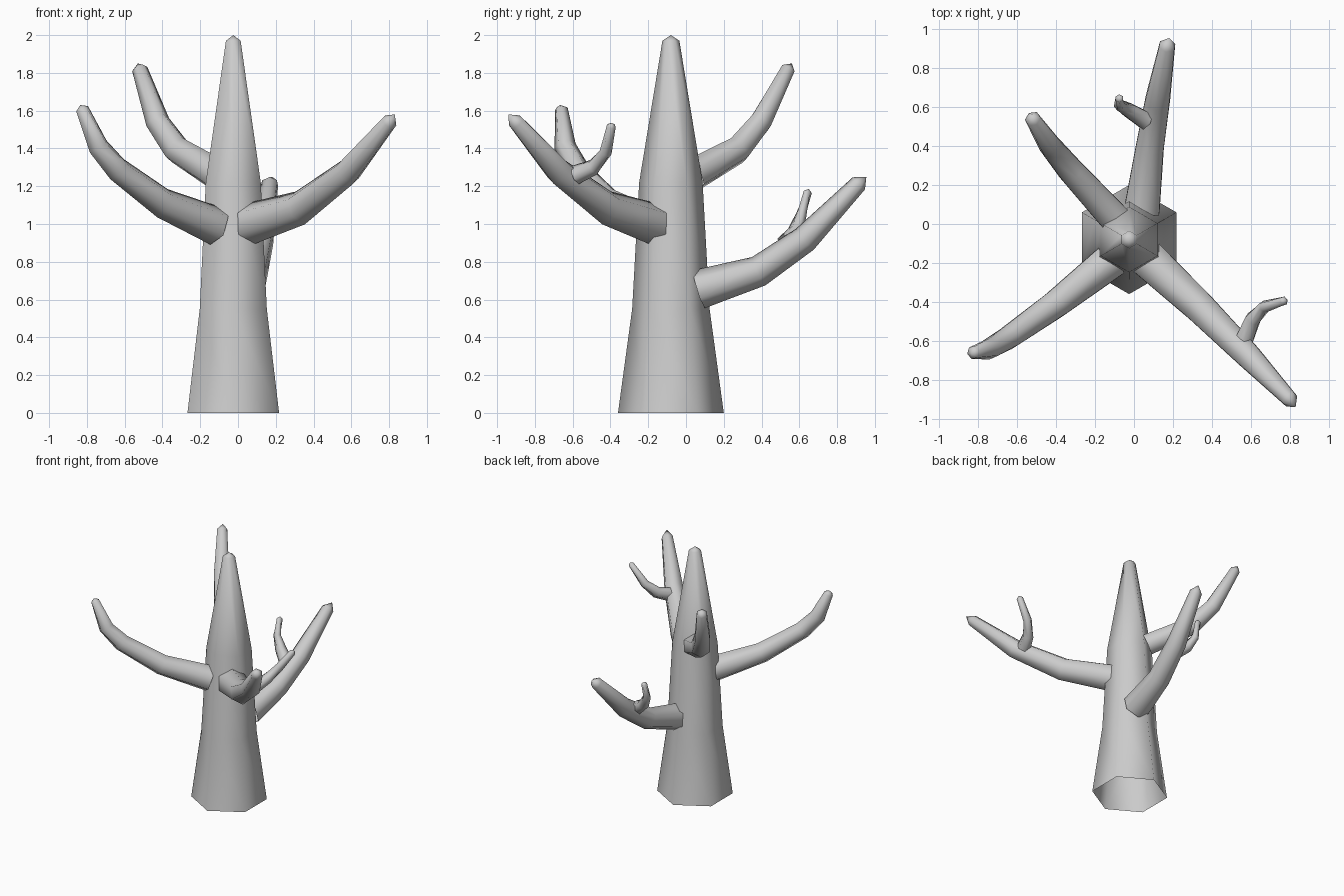
import bpy, bmesh, math
from mathutils import Vector

if "Cube" in bpy.data.objects:
    bpy.data.objects.remove(bpy.data.objects["Cube"])

SIDES = 6


def limb(name, path, apex):
    """Hexagonal tube along (x, y, z, radius) points, open at the base, pointed at the tip."""
    pts = [Vector(p[:3]) for p in path]
    bm = bmesh.new()
    rings = []
    for i, p in enumerate(pts):
        # tangent averaged over the neighbouring segments
        d = Vector()
        if i > 0:
            d += (p - pts[i - 1]).normalized()
        if i < len(pts) - 1:
            d += (pts[i + 1] - p).normalized()
        d.normalize()
        vertical = abs(d.z) > 0.99
        side = Vector((1, 0, 0)) if vertical else d.cross(Vector((0, 0, 1))).normalized()
        up = side.cross(d).normalized()
        r = path[i][3]
        ring = []
        for k in range(SIDES):
            a = math.pi / 2 + 2 * math.pi * k / SIDES
            ring.append(bm.verts.new(p + side * (r * math.cos(a)) + up * (r * math.sin(a))))
        rings.append(ring)
    for a, b in zip(rings, rings[1:]):
        for k in range(SIDES):
            n = (k + 1) % SIDES
            bm.faces.new((a[k], a[n], b[n], b[k]))
    tip = bm.verts.new(apex)
    for k in range(SIDES):
        bm.faces.new((rings[-1][k], rings[-1][(k + 1) % SIDES], tip))
    bmesh.ops.recalc_face_normals(bm, faces=bm.faces)
    for f in bm.faces:
        f.smooth = True
    me = bpy.data.meshes.new(name)
    bm.to_mesh(me)
    bm.free()
    ob = bpy.data.objects.new(name, me)
    bpy.context.collection.objects.link(ob)
    return ob


# Trunk
cx, cy = -0.025, -0.08
limb("trunk", [(cx, cy, 0, 0.28), (cx, cy, 0.55, 0.205), (cx, cy, 1.22, 0.168),
               (cx, cy, 1.97, 0.045)], (cx, cy, 2.0))

# Main branches
limb("branch_front_right", [(0.06, -0.17, 1.0, 0.112), (0.33, -0.42, 1.085, 0.093),
                            (0.58, -0.67, 1.275, 0.075), (0.80, -0.90, 1.54, 0.045)],
     (0.83, -0.94, 1.58))
limb("branch_front_left", [(-0.12, -0.19, 0.99, 0.105), (-0.40, -0.41, 1.11, 0.082),
                           (-0.64, -0.58, 1.29, 0.068), (-0.74, -0.64, 1.41, 0.058),
                           (-0.825, -0.66, 1.61, 0.035)],
     (-0.835, -0.665, 1.63))
limb("branch_back", [(0.04, 0.07, 0.655, 0.105), (0.08, 0.385, 0.75, 0.083),
                     (0.12, 0.63, 0.92, 0.073), (0.17, 0.915, 1.215, 0.046)],
     (0.18, 0.955, 1.25))
limb("branch_back_left", [(-0.10, 0.03, 1.255, 0.09), (-0.32, 0.27, 1.39, 0.077),
                          (-0.425, 0.395, 1.54, 0.065), (-0.52, 0.54, 1.82, 0.042)],
     (-0.53, 0.56, 1.85))

# Small twigs growing from two of the branches
limb("twig_back", [(0.06, 0.53, 0.90, 0.052), (-0.02, 0.58, 0.96, 0.043),
                   (-0.075, 0.61, 1.05, 0.03), (-0.075, 0.645, 1.17, 0.022)],
     (-0.073, 0.65, 1.185))
limb("twig_front_right", [(0.57, -0.585, 1.26, 0.052), (0.61, -0.49, 1.30, 0.044),
                          (0.67, -0.425, 1.38, 0.033), (0.77, -0.395, 1.52, 0.024)],
     (0.78, -0.393, 1.535))
